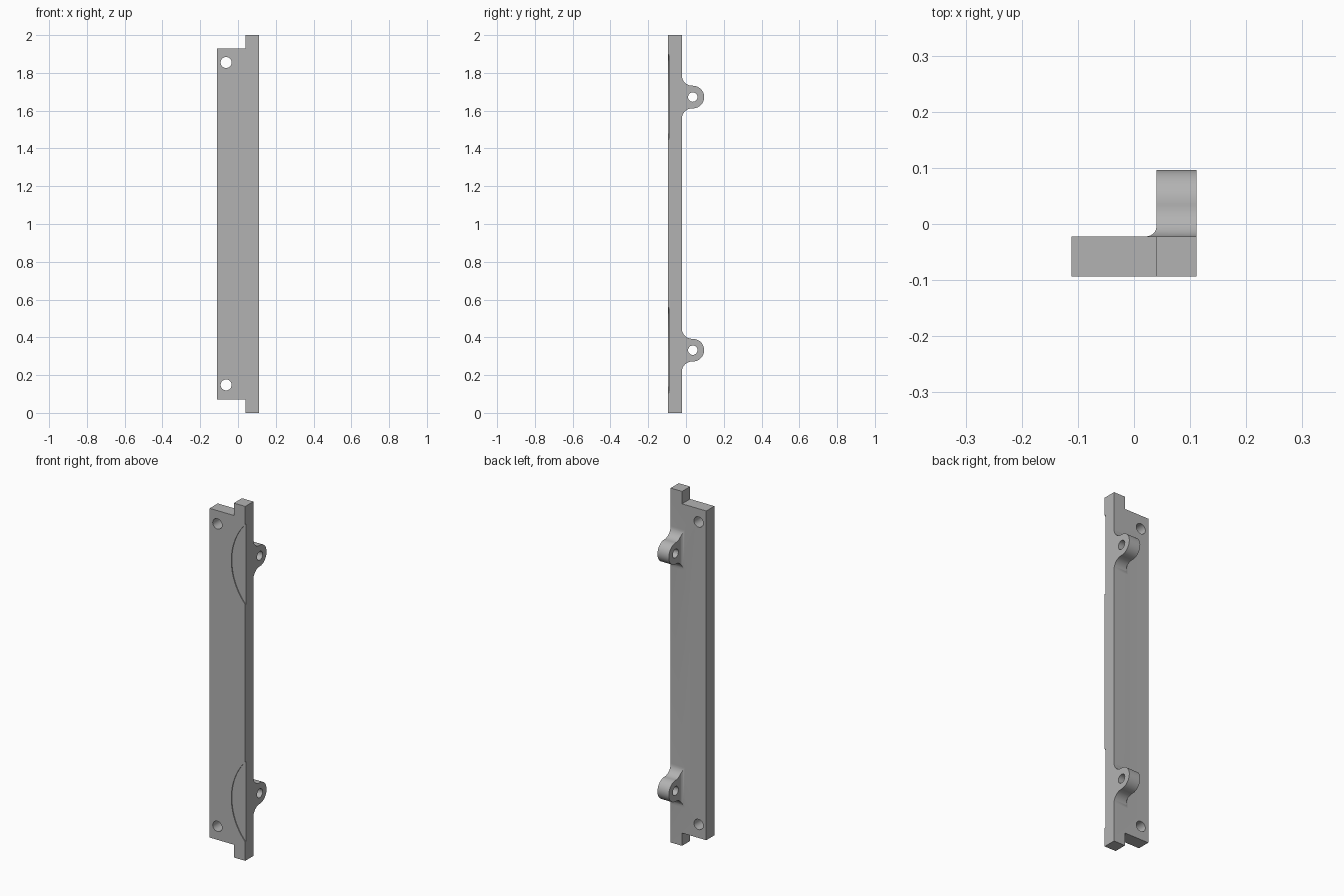
import bpy, bmesh, math
from mathutils import Vector

if "Cube" in bpy.data.objects:
    bpy.data.objects.remove(bpy.data.objects["Cube"])

grey = bpy.data.materials.new("light grey")
grey.diffuse_color = (0.45, 0.45, 0.45, 1)
grey.use_nodes = True
grey.node_tree.nodes["Principled BSDF"].inputs["Base Color"].default_value = grey.diffuse_color


def prism(name, points, to_3d, a, b):
    """Extrude a 2D outline from depth a to depth b; to_3d places (u, v, depth)."""
    bm = bmesh.new()
    face = bm.faces.new([bm.verts.new(to_3d(u, v, a)) for u, v in points])
    ext = bmesh.ops.extrude_face_region(bm, geom=[face])
    shift = Vector(to_3d(0, 0, b)) - Vector(to_3d(0, 0, a))
    bmesh.ops.translate(bm, vec=shift, verts=[v for v in ext["geom"] if isinstance(v, bmesh.types.BMVert)])
    bmesh.ops.recalc_face_normals(bm, faces=bm.faces)
    mesh = bpy.data.meshes.new(name)
    bm.to_mesh(mesh)
    bm.free()
    mesh.materials.append(grey)
    obj = bpy.data.objects.new(name, mesh)
    bpy.context.collection.objects.link(obj)
    return obj


def combine(target, tool, operation):
    mod = target.modifiers.new("cut", "BOOLEAN")
    mod.object, mod.operation, mod.solver = tool, operation, "EXACT"
    bpy.context.view_layer.objects.active = target
    bpy.ops.object.modifier_apply(modifier=mod.name)
    bpy.data.objects.remove(tool)


def arc(cu, cv, r, start, end, n):
    return [(cu + r * math.cos(math.radians(start + (end - start) * i / n)),
             cv + r * math.sin(math.radians(start + (end - start) * i / n))) for i in range(n + 1)]


along_y = lambda x, z, d: (x, d, z)
along_x = lambda y, z, d: (d, y, z)
along_z = lambda x, y, d: (x, y, d)

LEFT, STEP, RIGHT = -0.111, 0.04, 0.111
FRONT, BACK = -0.094, -0.022

# Long plate with a projecting tongue at both ends
plate = prism("mounting_plate", [
    (LEFT, 0.072), (STEP, 0.072), (STEP, 0), (RIGHT, 0),
    (RIGHT, 2), (STEP, 2), (STEP, 1.93), (LEFT, 1.93)], along_y, FRONT, BACK)

# Hinge ears: rounded lug flaring into the plate, with a side fillet
FLARE, LUG, SIDE = 0.055, 0.06, 0.018
for zc in (0.332, 1.672):
    flare_y = BACK + FLARE
    outline = [(-0.045, zc + LUG + FLARE)]
    outline += arc(flare_y, zc + LUG + FLARE, FLARE, 180, 270, 14)
    outline += arc(0.036, zc, LUG, 90, -90, 28)
    outline += arc(flare_y, zc - LUG - FLARE, FLARE, 90, 180, 14)
    outline += [(-0.045, zc - LUG - FLARE)]
    ear = prism("hinge_ear", outline, along_x, STEP - SIDE, RIGHT)
    trim = [(STEP, 0.2), (-0.05, 0.2), (-0.05, BACK)]
    trim += arc(STEP - SIDE, BACK + SIDE, SIDE, -90, 0, 10)
    combine(ear, prism("ear_trim", trim, along_z, zc - 0.2, zc + 0.2), "DIFFERENCE")
    combine(ear, prism("pin_hole", arc(0.036, zc, 0.025, 0, 345, 23), along_x, -0.1, 0.2), "DIFFERENCE")
    combine(plate, ear, "UNION")

# Screw holes and shallow round recesses on the front
for z in (0.148, 1.855):
    combine(plate, prism("screw_hole", arc(-0.063, z, 0.029, 0, 348.75, 31), along_y, -0.2, 0.1), "DIFFERENCE")
for z in (0.332, 1.672):
    combine(plate, prism("recess", arc(0.361, z, 0.337, 0, 357.5, 143), along_y, -0.2, FRONT + 0.005), "DIFFERENCE")

# Smooth the curved walls, keep the edges crisp
bpy.ops.object.select_all(action="DESELECT")
plate.select_set(True)
bpy.context.view_layer.objects.active = plate
bpy.ops.object.shade_smooth_by_angle(angle=math.radians(30))
